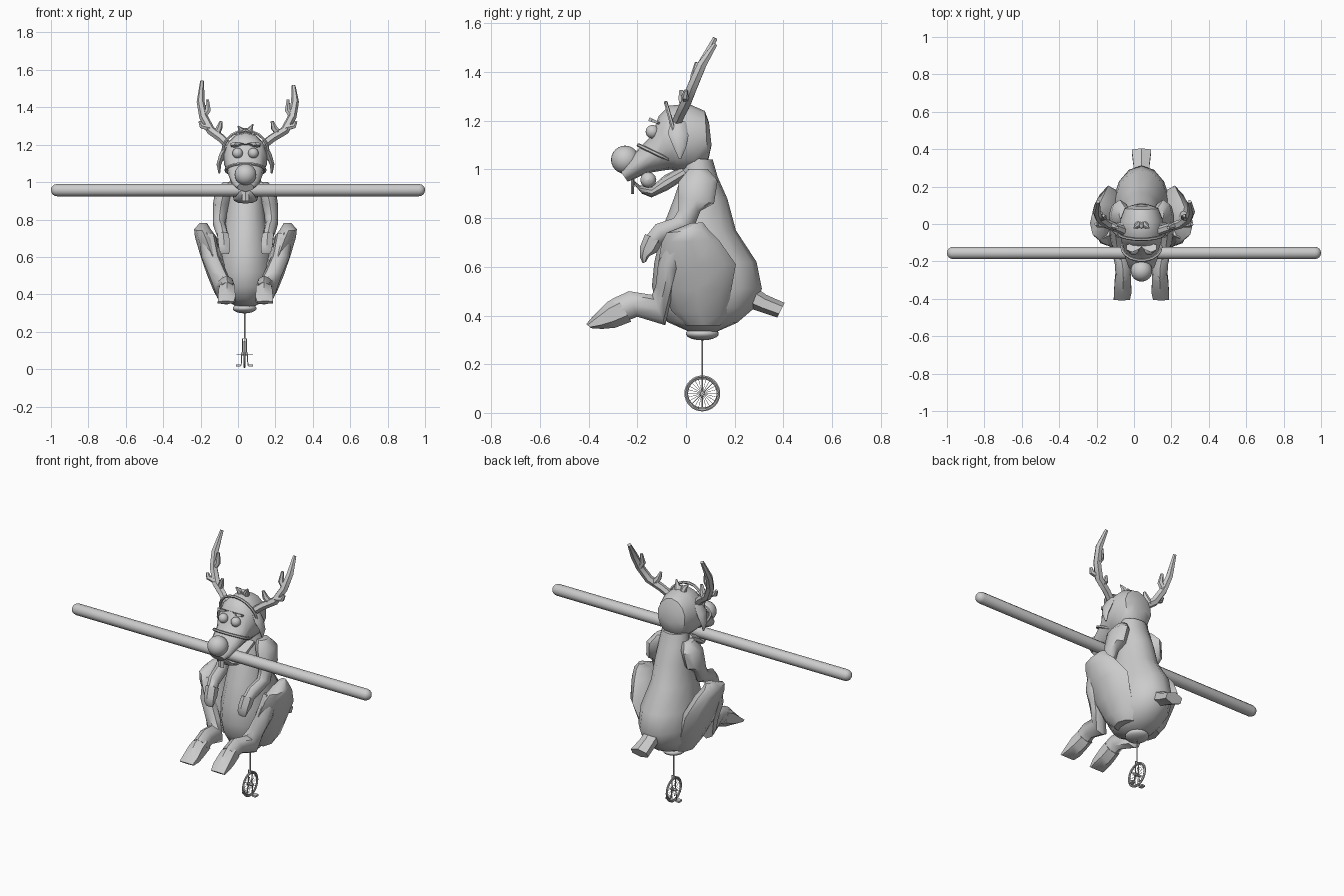
import bpy, bmesh, math
from mathutils import Vector

CX = 0.04      # centre line of the animal
UX, UY = 0.035, 0.067   # unicycle position


def finish(ob, angle=45):
    bpy.ops.object.select_all(action='DESELECT')
    ob.select_set(True)
    bpy.context.view_layer.objects.active = ob
    bpy.ops.object.shade_smooth_by_angle(angle=math.radians(angle))
    return ob


def loft(name, sections, s=1, n=10, angle=45):
    """Skin rings; each is (x, y1, z1, y2, z2, half_width) spanning two side-profile points."""
    bm = bmesh.new()
    rings = []
    for x, y1, z1, y2, z2, w in sections:
        ring = []
        for i in range(n):
            a = 2 * math.pi * i / n
            t = (1 - math.cos(a)) / 2
            ring.append(bm.verts.new((CX + s * x + w * math.sin(a), y1 + (y2 - y1) * t, z1 + (z2 - z1) * t)))
        rings.append(ring)
    for a, b in zip(rings, rings[1:]):
        for i in range(n):
            bm.faces.new((a[i], a[(i + 1) % n], b[(i + 1) % n], b[i]))
    bm.faces.new(rings[0])
    bm.faces.new(rings[-1])
    bmesh.ops.recalc_face_normals(bm, faces=bm.faces)
    me = bpy.data.meshes.new(name)
    bm.to_mesh(me)
    bm.free()
    ob = bpy.data.objects.new(name, me)
    bpy.context.collection.objects.link(ob)
    return finish(ob, angle)


def tube(name, paths, radius, cyclic=False, res=1):
    """Round tubes along paths of (x, y, z, radius factor)."""
    cu = bpy.data.curves.new(name, 'CURVE')
    cu.dimensions = '3D'
    cu.bevel_depth = radius
    cu.bevel_resolution = res
    cu.use_fill_caps = True
    for path in paths:
        sp = cu.splines.new('POLY')
        sp.points.add(len(path) - 1)
        for p, q in zip(sp.points, path):
            p.co = (q[0], q[1], q[2], 1)
            p.radius = q[3] if len(q) > 3 else 1
        sp.use_cyclic_u = cyclic
    ob = bpy.data.objects.new(name, cu)
    bpy.context.collection.objects.link(ob)
    bpy.ops.object.select_all(action='DESELECT')
    ob.select_set(True)
    bpy.context.view_layer.objects.active = ob
    bpy.ops.object.convert(target='MESH')
    return finish(bpy.context.object)


def ball(name, loc, scale, seg=20):
    bpy.ops.mesh.primitive_uv_sphere_add(segments=seg, ring_count=seg // 2, radius=1, location=loc)
    ob = bpy.context.object
    ob.name = name
    ob.scale = scale
    return finish(ob, 60)


def strap(name, y1, z1, y2, z2, w, r=0.008):
    pts = []
    for i in range(20):
        a = 2 * math.pi * i / 20
        t = (1 - math.cos(a)) / 2
        pts.append((CX + w * math.sin(a), y1 + (y2 - y1) * t, z1 + (z2 - z1) * t))
    return tube(name, [pts], r, True)


# torso
loft("body", [
    (0, .01, .335, .13, .335, .05), (0, -.08, .375, .21, .37, .115),
    (0, -.12, .44, .28, .43, .145), (0, -.14, .52, .312, .51, .155),
    (0, -.13, .62, .29, .62, .148), (0, -.10, .75, .205, .75, .118),
    (0, -.05, .88, .17, .88, .10), (0, -.02, .97, .13, .97, .092),
    (0, -.02, 1.05, .11, 1.04, .08)], n=14)
# tail
loft("tail", [(0, .28, .52, .26, .43, .05), (0, .33, .485, .305, .415, .05),
              (0, .405, .452, .375, .392, .06)], n=6, angle=30)

# head, jaw
loft("head", [
    (0, .095, 1.19, .105, 1.10, .05), (0, .078, 1.24, .09, 1.03, .092),
    (0, .01, 1.27, .04, .99, .115), (0, -.07, 1.262, -.03, .99, .118),
    (0, -.112, 1.22, -.06, 1.0, .11), (0, -.14, 1.14, -.10, .995, .098),
    (0, -.20, 1.08, -.16, .985, .088), (0, -.245, 1.03, -.215, .96, .07),
    (0, -.27, .995, -.24, .95, .045)], n=14)
loft("lower_jaw", [(0, -.02, 1.01, .01, .97, .08), (0, -.09, .975, -.075, .915, .075),
                   (0, -.14, .93, -.142, .885, .065), (0, -.19, .935, -.18, .90, .055),
                   (0, -.215, .955, -.21, .935, .035)], n=10)
loft("front_teeth", [(0, -.225, .97, -.212, .97, .018), (0, -.225, .90, -.213, .90, .02)], n=4, angle=20)
ball("nose", (CX, -.25, 1.04), (.058,) * 3, 24)
strap("nose_strap", -.195, 1.10, -.05, 1.03, .105)
strap("brow_strap", -.083, 1.275, -.02, 1.05, .122)

for s, side in ((-1, "left"), (1, "right")):
    # face
    ball("eye_" + side, (CX + s * .042, -.138, 1.155), (.028,) * 3, 16)
    loft("eyebrow_" + side, [(.015, -.13, 1.205, -.10, 1.19, .02), (.05, -.15, 1.215, -.10, 1.19, .035),
                             (.06, -.155, 1.20, -.11, 1.185, .02)], s, 6)
    loft("ear_" + side, [(.095, -.06, 1.20, .0, 1.20, .02), (.125, -.075, 1.15, .01, 1.14, .018),
                         (.142, -.055, 1.10, .0, 1.09, .014), (.14, -.03, 1.045, -.02, 1.045, .005)], s, 6)
    # antlers: right one leans out a little further
    k = .025 if s > 0 else 0
    A = lambda x, y, z, r: (CX + s * x, y, z, r)
    tube("antler_" + side, [
        [A(.085, -.04, 1.19, 1.1), A(.13 + k / 2, -.02, 1.235, 1.1), A(.185 + k, .0, 1.275, 1.15),
         A(.225 + k, .03, 1.35, 1.1), A(.24 + k, .065, 1.43, 1), A(.232 + k, .12, 1.54 - k, .5)],
        [A(.16 + k, -.005, 1.25, .9), A(.14 + k / 2, -.015, 1.29, .8), A(.13 + k / 2, -.02, 1.325, .4)],
        [A(.225 + k, .035, 1.35, .9), A(.20 + k, .035, 1.385, .8), A(.203 + k, .045, 1.44, .4)],
        [A(.19 + k, .0, 1.29, .9), A(.235 + k, -.005, 1.30, .7), A(.245 + k, .0, 1.325, .4)]],
        .021)
    # arm and its hoof
    loft("arm_" + side, [
        (.09, .01, 1.0, .09, 1.0, .03), (.115, -.03, .95, .13, .955, .048),
        (.13, -.03, .885, .115, .86, .045), (.137, -.03, .835, .06, .83, .037),
        (.14, -.05, .80, .03, .755, .035), (.13, -.125, .775, -.08, .705, .033),
        (.12, -.165, .725, -.105, .69, .03)], s, 8)
    loft("hand_hoof_" + side, [
        (.12, -.168, .735, -.095, .70, .035), (.115, -.19, .68, -.12, .66, .036),
        (.112, -.19, .64, -.15, .645, .034), (.11, -.178, .615, -.165, .62, .025)], s, 6, 30)
    # thigh, shin and foot
    loft("thigh_" + side, [
        (.085, .0, .36, .14, .36, .05), (.105, -.06, .42, .17, .40, .062),
        (.14, -.095, .51, .185, .50, .066), (.178, -.115, .61, .205, .61, .064),
        (.212, -.10, .70, .135, .71, .058), (.23, -.08, .74, .09, .755, .045),
        (.225, .02, .78, .07, .782, .02)], s, 8)
    loft("shin_" + side, [
        (.205, -.075, .73, .02, .70, .045), (.185, -.115, .61, -.03, .58, .05),
        (.145, -.125, .52, -.055, .49, .05), (.115, -.14, .485, -.085, .36, .05),
        (.10, -.235, .50, -.20, .395, .042), (.097, -.305, .467, -.25, .375, .042)], s, 8)
    loft("foot_hoof_" + side, [
        (.097, -.285, .478, -.225, .375, .046), (.10, -.325, .455, -.29, .35, .05),
        (.10, -.375, .405, -.345, .345, .054), (.105, -.41, .365, -.39, .348, .05)], s, 6, 30)

# hair tuft
tube("hair_tuft", [[(CX + x * .4, .0, 1.25, 1.2), (CX + x * .6, -.01, 1.28, 1), (CX + x, -.022, z, .2)]
                   for x, z in ((-.04, 1.30), (0, 1.285), (.04, 1.31))], .016)

# balancing pole with rounded ends
R = .033
cap = [(-1 + R * (1 - math.cos(a)), math.sin(a)) for a in (math.radians(d) for d in (3, 25, 45, 65, 90))]
tube("balance_pole", [[(x, -.155, .957, r) for x, r in cap]
                      + [(-x, -.155, .957, r) for x, r in reversed(cap)]], R, res=4)

# unicycle seat and post
ball("seat", (UX, UY, .325), (.065, .068, .027), 18)
tube("seat_post", [[(UX, UY, .32), (UX, UY, .158)]], .004)
# fork
tube("fork", [[(UX - .011, UY, .08), (UX - .011, UY, .162), (UX + .011, UY, .162), (UX + .011, UY, .08)]], .003)


# wheel: tyre, rim, spokes, hub
def circle(r):
    return [(UX, UY + r * math.cos(i * math.pi / 16), .08 + r * math.sin(i * math.pi / 16)) for i in range(32)]


tube("tyre", [circle(.069)], .0055, True)
tube("rim", [circle(.061)], .003, True)
tube("spokes", [[(UX + (.006 if i % 2 else -.006), UY, .08),
                 (UX, UY + .062 * math.cos(i * math.pi / 12), .08 + .062 * math.sin(i * math.pi / 12))]
                for i in range(24)], .0009, res=0)
tube("hub", [[(UX - .018, UY, .08), (UX + .018, UY, .08)]], .009)
# cranks and pedals
for s, side in ((-1, "left"), (1, "right")):
    z = .08 - .055 * (s > 0) - .055 * (s < 0)
    tube("crank_" + side, [[(UX + s * .015, UY, .08), (UX + s * .018, UY, .02)]], .003)
    tube("axle_" + side, [[(UX, UY, .08), (UX + s * .044, UY, .08)]], .002)
    bpy.ops.mesh.primitive_cube_add(size=1, location=(UX + s * .034, UY, .02))
    bpy.context.object.name = "pedal_" + side
    bpy.context.object.scale = (.024, .03, .01)
